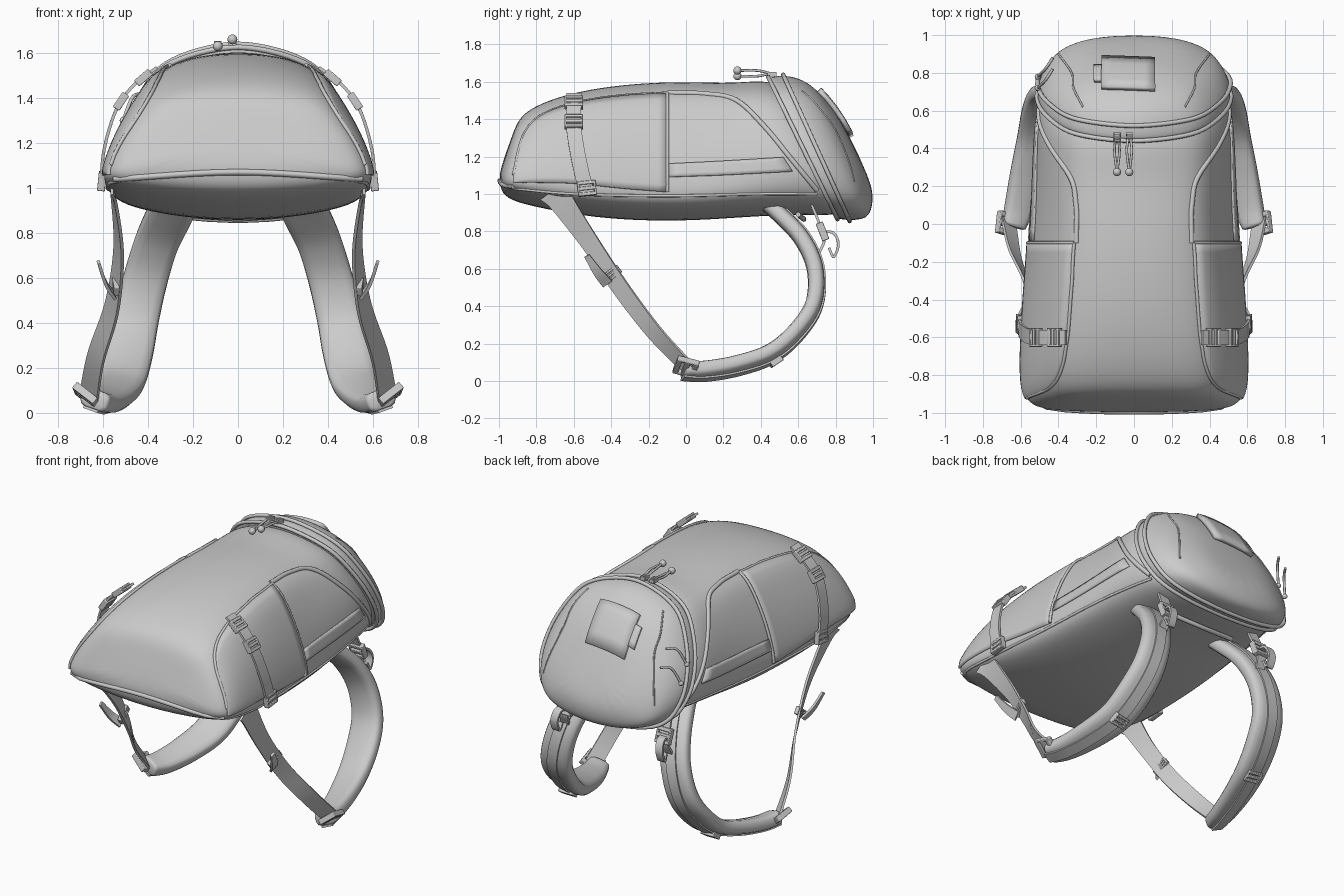
import bpy, bmesh, math
from mathutils import Vector as V
from mathutils.bvhtree import BVHTree

if "Cube" in bpy.data.objects:
    bpy.data.objects.remove(bpy.data.objects["Cube"])

# ---------- helpers ----------
def smooth_path(pts, n=6):
    pts = [V(p) for p in pts]
    P = [2 * pts[0] - pts[1]] + pts + [2 * pts[-1] - pts[-2]]
    out = []
    for a, b, c, d in zip(P, P[1:], P[2:], P[3:]):
        for t in (k / n for k in range(n)):
            out.append(0.5 * (2 * b + (c - a) * t + (2 * a - 5 * b + 4 * c - d) * t * t
                              + (3 * b - a - 3 * c + d) * t ** 3))
    return out + [pts[-1]]

def finish(name, mesh, mirror=False, subsurf=0, bevel=0, solid=0, angle=40):
    ob = bpy.data.objects.new(name, mesh)
    bpy.context.collection.objects.link(ob)
    bm = bmesh.new()
    bm.from_mesh(mesh)
    bmesh.ops.recalc_face_normals(bm, faces=bm.faces)
    bm.to_mesh(mesh)
    bm.free()
    bpy.ops.object.select_all(action='DESELECT')
    ob.select_set(True)
    bpy.context.view_layer.objects.active = ob
    bpy.ops.object.shade_smooth_by_angle(angle=math.radians(180 if subsurf else angle))
    if solid:
        m = ob.modifiers.new("thickness", 'SOLIDIFY')
        m.thickness, m.offset = solid, 0
    if bevel:
        m = ob.modifiers.new("bevel", 'BEVEL')
        m.width, m.segments = bevel, 2
    if subsurf:
        m = ob.modifiers.new("subsurf", 'SUBSURF')
        m.levels = m.render_levels = subsurf
    if mirror:
        ob.modifiers.new("mirror", 'MIRROR')
    return ob

def make(name, verts, faces, **kw):
    me = bpy.data.meshes.new(name)
    me.from_pydata([tuple(v) for v in verts], [], faces)
    return finish(name, me, **kw)

def skin(name, rings, **kw):
    n, m = len(rings[0]), len(rings)
    faces = [(i * n + j, i * n + (j + 1) % n, (i + 1) * n + (j + 1) % n, (i + 1) * n + j)
             for i in range(m - 1) for j in range(n)]
    faces += [tuple(range(n))[::-1], tuple(range((m - 1) * n, m * n))]
    return make(name, [p for r in rings for p in r], faces, **kw)

# half cross-sections (share of width, share of height): bag and the rounder lid
BOX = [(0, 0), (.42, .02), (.78, .07), (.94, .12), (1, .19), (.97, .33), (.88, .55),
       (.75, .75), (.64, .88), (.48, .95), (.25, .99), (0, 1)]
ROUND = [(0, 0), (.38, .015), (.69, .06), (.87, .13), (.96, .23), (1, .37), (.95, .56),
         (.82, .74), (.68, .86), (.5, .93), (.25, .98), (0, 1)]

def section(yb, yt, zb, zt, w):
    k = min(max((yb - .2) / .55, 0), 1)
    half = [V(a).lerp(V(b), k) for a, b in zip(BOX, ROUND)]
    full = half + [V((-p.x, p.y)) for p in half[-2:0:-1]]
    return [(p.x * w, yb + (yt - yb) * p.y, zb + (zt - zb) * p.y) for p in full]

def ribbon(name, path, thick, side0, side1=None, offset=0, soft=False, mirror=True):
    """Strap along (x, y, z, width) points; side vectors set the width direction."""
    pts, s0, s1, rings = smooth_path(path), V(side0), V(side1 or side0), []
    sec = [(-1, -1), (1, -1), (1, 1), (-1, 1)]
    if soft:
        sec = [(-1, -.5), (-.8, -1), (.8, -1), (1, -.5), (1, .5), (.8, 1), (-.8, 1), (-1, .5)]
    for i, p in enumerate(pts):
        t = (pts[min(i + 1, len(pts) - 1)] - pts[max(i - 1, 0)]).to_3d().normalized()
        s = s0.lerp(s1, i / (len(pts) - 1))
        s = (s - t * s.dot(t)).normalized()
        rings.append([p.to_3d() + s * a * p[3] / 2 + t.cross(s) * (b * thick / 2 + offset) for a, b in sec])
    return skin(name, rings, mirror=mirror, subsurf=1 if soft else 0)

def pipe(name, pts, r, mirror=True, cyclic=False):
    cu = bpy.data.curves.new(name, 'CURVE')
    cu.dimensions, cu.bevel_depth, cu.bevel_resolution, cu.use_fill_caps = '3D', r, 2, True
    sp = cu.splines.new('POLY')
    sp.points.add(len(pts) - 1)
    for q, p in zip(sp.points, pts):
        q.co = (*p, 1)
    sp.use_cyclic_u = cyclic
    tmp = bpy.data.objects.new(name + "_path", cu)
    finish(name, bpy.data.meshes.new_from_object(tmp), mirror=mirror, angle=80)
    bpy.data.objects.remove(tmp)

def project(tree, p, d, off=0.0):
    loc, nrm, *_ = tree.ray_cast(V(p) - V(d) * 3, V(d))
    if loc is None:
        loc, nrm, *_ = tree.find_nearest(V(p))
    return loc + nrm * off

def seam(name, tree, pts, d, r=.008, mirror=True, off=0.0):
    pipe(name, [project(tree, p, d, off) for p in smooth_path(pts)], r, mirror)

def patch(name, tree, low, high, d, off, thick, mirror=True, rows=4):
    """Fabric panel between two edge lines, laid onto the surface of the pack."""
    lo, hi = smooth_path(low, 5), smooth_path(high, 5)
    n = len(lo)
    vs = [project(tree, a.lerp(b, j / rows), d, off) for j in range(rows + 1) for a, b in zip(lo, hi)]
    fs = [(j * n + i, j * n + i + 1, (j + 1) * n + i + 1, (j + 1) * n + i)
          for j in range(rows) for i in range(n - 1)]
    make(name, vs, fs, mirror=mirror, solid=thick)

def buckle(name, loc, along, side, length, width, thick=.035, mirror=True):
    """Frame buckle: two rails and three cross bars."""
    a = V(along).normalized()
    s = (V(side) - a * V(side).dot(a)).normalized()
    verts, faces, rail = [], [], width * .12
    bars = [(0, k * (width - rail) / 2, length, rail) for k in (-1, 1)]
    bars += [(k * length * .38, 0, length * .24, width - rail) for k in (-1, 0, 1)]
    for ca, cs, la, ls in bars:
        faces += [tuple(len(verts) + q for q in f) for f in (
            (0, 1, 3, 2), (4, 6, 7, 5), (0, 4, 5, 1), (2, 3, 7, 6), (0, 2, 6, 4), (1, 5, 7, 3))]
        verts += [V(loc) + a * (ca + i * la / 2) + s * (cs + j * ls / 2) + a.cross(s) * k * thick / 2
                  for i in (-1, 1) for j in (-1, 1) for k in (-1, 1)]
    make(name, verts, faces, mirror=mirror, bevel=.004)

def zip_pull(name, pts, r, ball):
    pipe(name + "_cord", smooth_path(pts), r, False)
    bpy.ops.mesh.primitive_uv_sphere_add(segments=12, ring_count=8, radius=ball, location=pts[-1])
    bpy.context.object.name = name + "_end"
    bpy.ops.object.shade_smooth()

# ---------- bag and lid: (y bottom, y top, z bottom, z top, half width) ----------
bag = skin("bag_body", [section(*s) for s in (
    (-1.0, -.94, 1.12, 1.28, .3), (-.995, -.91, 1.03, 1.37, .49), (-.97, -.87, .985, 1.43, .565),
    (-.9, -.78, .95, 1.485, .6), (-.75, -.62, .915, 1.54, .605), (-.5, -.4, .87, 1.58, .595),
    (-.2, -.15, .85, 1.6, .57), (.1, .05, .855, 1.6, .555), (.4, .25, .88, 1.595, .54),
    (.65, .38, .885, 1.61, .525), (.8, .47, .88, 1.6, .495), (.86, .53, .92, 1.55, .44))], subsurf=2)
lid = skin("lid", [section(*s) for s in (
    (.79, .43, .885, 1.61, .505), (.805, .445, .865, 1.63, .52), (.87, .52, .855, 1.64, .515),
    (.94, .60, .86, 1.625, .475), (.98, .68, .88, 1.58, .425), (1.0, .76, .94, 1.49, .33),
    (1.0, .84, 1.05, 1.38, .2))], subsurf=2)
deps = bpy.context.evaluated_depsgraph_get()
BAG, LID = BVHTree.FromObject(bag, deps), BVHTree.FromObject(lid, deps)
SIDE, DOWN, BACK = (-1, 0, 0), (0, 0, -1), (0, 1, 0)
# lid rim piping, seam and blank label patch
for k, s in enumerate([(.81, .44, .865, 1.625, .515), (.875, .52, .855, 1.638, .512)]):
    ring = section(*s)
    pipe("lid_piping_%d" % (k + 1), smooth_path(ring + ring[:1], 3)[:-1], .012, False, True)
seam("lid_seam", LID, [(.27, .62, 1.5), (.32, .72, 1.5), (.33, .8, 1.5), (.40, .9, 1.5)], DOWN, .005)
patch("label_patch", LID, [(-.17, .71, 1), (.11, .70, 1)], [(-.17, .87, 1), (.11, .86, 1)], DOWN, .016, .025, False)
patch("label_tab", LID, [(-.21, .75, 1), (-.16, .75, 1)], [(-.21, .83, 1), (-.16, .83, 1)], DOWN, .01, .02, False)

# side pockets, gusset strips and seams
def flat(*yz):
    return [(.5, y, z) for y, z in yz]

top = flat((-.92, 1.10), (-.87, 1.3), (-.78, 1.41), (-.6, 1.48), (-.35, 1.52), (-.1, 1.535))
patch("side_pocket", BAG, flat((-.92, 1.06), (-.87, 1.06), (-.78, 1.06), (-.6, 1.055), (-.35, 1.03), (-.1, 1.01)),
      top, SIDE, .002, .02, rows=14)
seam("pocket_seam", BAG, top, SIDE, .009, off=.005)
seam("pocket_hem", BAG, flat((-.1, 1.01), (-.1, 1.2), (-.1, 1.4), (-.1, 1.535)), SIDE, .009, off=.006)
patch("side_zip_flap", BAG, flat((-.09, 1.09), (.2, 1.1), (.57, 1.12)),
      flat((-.09, 1.16), (.2, 1.175), (.52, 1.195)), SIDE, .004, .012)
seam("gusset_piping", BAG, flat((-.1, 1.54), (.1, 1.535), (.27, 1.5), (.42, 1.36), (.56, 1.19), (.7, 1.02)), SIDE, .014)
seam("back_panel_seam", BAG, flat((-.93, 1.03), (-.6, 1.0), (-.1, .99), (.4, 1.0), (.7, 1.0)), SIDE)
seam("base_lip", BAG, [(-.55, -.9, 1.04), (0, -.9, 1.07), (.55, -.9, 1.04)], BACK, .014, False)

# side compression straps with buckles
ribbon("compression_strap", [(.36, -.6, 1.535, .08), (.46, -.6, 1.46, .08), (.54, -.6, 1.35, .08),
                             (.595, -.57, 1.17, .08), (.61, -.53, 1.0, .08)], .014, (0, 1, 0))
buckle("compression_buckle_top", (.42, -.6, 1.49), (.7, 0, -.6), (0, 1, 0), .08, .1)
buckle("compression_buckle_mid", (.52, -.6, 1.385), (.55, 0, -.83), (0, 1, 0), .08, .1)
buckle("compression_buckle_low", (.605, -.53, 1.03), (.1, .1, -1), (0, 1, 0), .08, .1)

# padded shoulder straps with webbing on the outside
pad = [(.27, .40, .98, .2), (.30, .50, .89, .21), (.36, .62, .76, .2), (.41, .69, .6, .2),
       (.455, .685, .42, .21), (.485, .60, .275, .22), (.515, .46, .15, .21), (.56, .28, .085, .19),
       (.605, .1, .055, .16), (.64, -.02, .06, .13)]
ribbon("shoulder_pad", pad, .092, (1, 0, 0), (1, 0, .35), soft=True)
ribbon("pad_webbing", [(*p[:3], .07) for p in pad[1:]], .012, (1, 0, 0), (1, 0, .35), offset=-.046)
buckle("sternum_slider", (.515, .48, .105), (.1, -.75, -.5), (1, 0, 0), .07, .1)

# lower adjusting webbing, ladder buckle and loose tail
ribbon("lower_strap", [(.665, .02, .06, .1), (.63, -.16, .25, .1), (.56, -.33, .47, .1),
                       (.53, -.5, .72, .1), (.55, -.66, .95, .13), (.56, -.71, 1.02, .17)],
       .014, (.8, .6, .4), (0, .8, .6))
buckle("ladder_buckle", (.675, .0, .075), (.1, -.95, .25), (.6, 0, .5), .12, .12)
buckle("strap_keeper", (.545, -.4, .57), (-.05, -.6, .8), (.1, .8, .6), .05, .11, .025)
ribbon("strap_tail", [(.55, -.42, .52, .06), (.59, -.47, .58, .05), (.62, -.53, .67, .03)], .014, (.2, .8, .6))

# load lifter straps, buckles, loops and the haul handle near the lid
ribbon("load_lifter", [(.34, .66, .97, .07), (.35, .71, .85, .07), (.36, .74, .76, .06), (.375, .71, .68, .06)],
       .014, (1, 0, 0))
buckle("load_lifter_buckle", (.355, .73, .8), (0, .35, -.9), (1, 0, 0), .1, .1, .04)
ribbon("load_lifter_loop", [(.36, .73, .8, .05), (.37, .79, .79, .05), (.38, .815, .73, .05),
                            (.38, .79, .665, .05), (.375, .765, .71, .05)], .014, (1, 0, 0))
pipe("haul_handle", smooth_path([(-.25, .6, .89), (0, .63, .865), (.25, .6, .89)]), .014, False)

# zip pulls on the top and on one side of the lid
for k, (x, z) in enumerate([(-.09, 1.63), (-.025, 1.66)]):
    buckle("zip_slider_%d" % (k + 1), (x, .46, 1.64), BACK, (1, 0, 0), .05, .035, .025, False)
    for dx in (-.008, .008):
        zip_pull("zip_%d" % (k + 1), [(x + dx, .45, 1.645), (x + dx * 1.6, .38, z), (x, .275, z)], .007, .022)
for k in (0, 1):
    y, z = .76 + .06 * k, 1.42 - .1 * k
    zip_pull("side_zip_%d" % (k + 1), [(-.43, y + .06, z), (-.47, y, z - .02), (-.51, y - .04, z - .12)], .008, .016)
